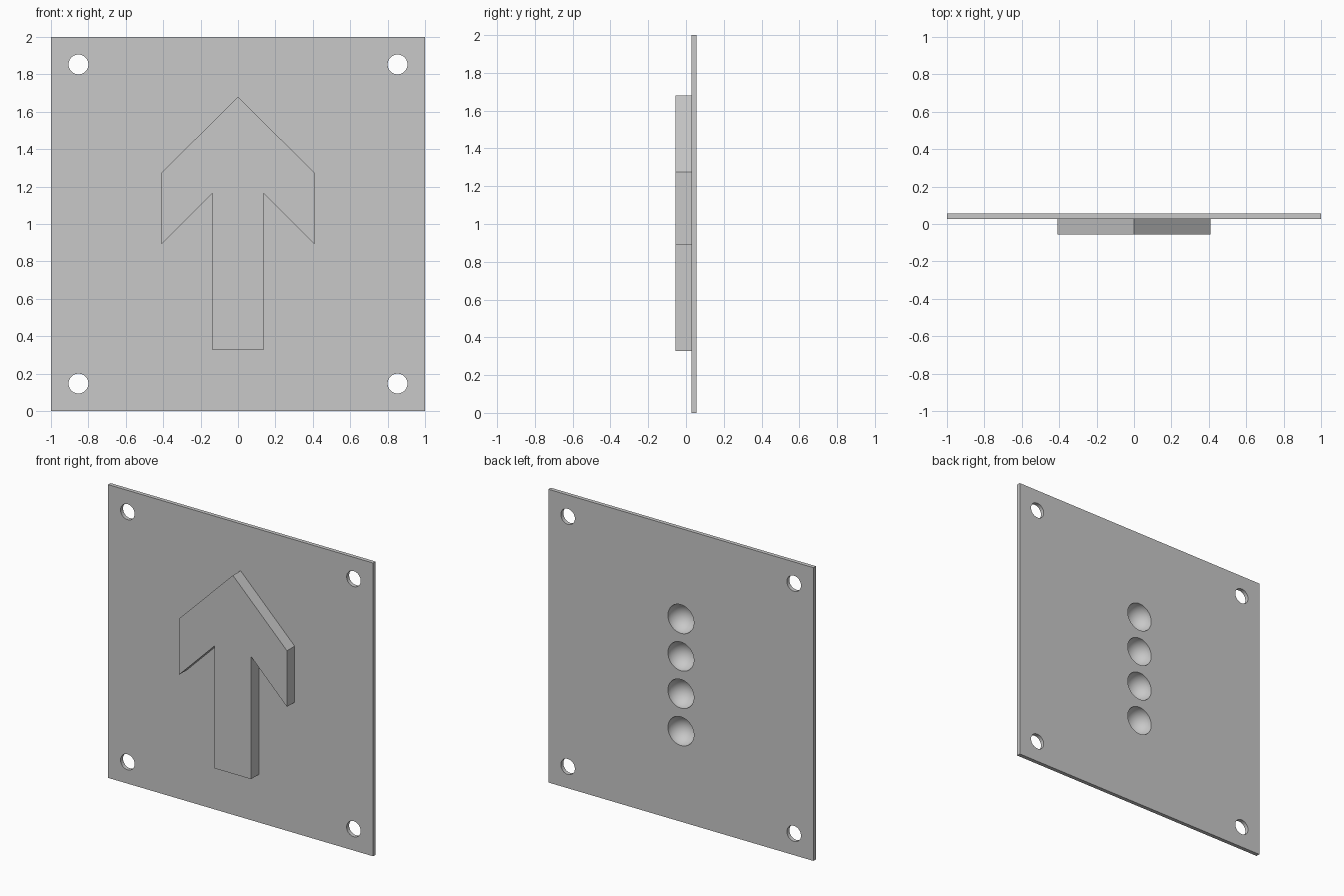
import bpy, bmesh, math
from mathutils import Matrix

default = bpy.data.objects.get("Cube")
if default:
    bpy.data.objects.remove(default, do_unlink=True)

FRONT, MID, BACK = -0.055, 0.028, 0.055   # depth of arrow face, plate face, plate back

grey = bpy.data.materials.new("plain_grey")
grey.use_nodes = True
colour = (0.58, 0.58, 0.58, 1)
grey.diffuse_color = colour
grey.node_tree.nodes["Principled BSDF"].inputs["Base Color"].default_value = colour


def add_object(name, bm):
    bmesh.ops.recalc_face_normals(bm, faces=bm.faces)
    mesh = bpy.data.meshes.new(name)
    bm.to_mesh(mesh)
    bm.free()
    mesh.materials.append(grey)
    obj = bpy.data.objects.new(name, mesh)
    bpy.context.collection.objects.link(obj)
    return obj


def slab(name, outline, y0, y1):
    """Extrude an x-z outline from y0 to y1."""
    bm = bmesh.new()
    face = bm.faces.new([bm.verts.new((x, y0, z)) for x, z in outline])
    made = bmesh.ops.extrude_face_region(bm, geom=[face])["geom"]
    verts = [g for g in made if isinstance(g, bmesh.types.BMVert)]
    bmesh.ops.translate(bm, verts=verts, vec=(0, y1 - y0, 0))
    return add_object(name, bm)


def carve(obj, cutters):
    """Subtract the cutters and smooth the round walls."""
    bpy.ops.object.select_all(action="DESELECT")
    bpy.context.view_layer.objects.active = obj
    obj.select_set(True)
    for cutter in cutters:
        mod = obj.modifiers.new("cut", "BOOLEAN")
        mod.operation, mod.solver, mod.object = "DIFFERENCE", "EXACT", cutter
        bpy.ops.object.modifier_apply(modifier=mod.name)
    bpy.ops.object.shade_smooth_by_angle(angle=math.radians(30))


# Square plate
plate = slab("back_plate", [(-1, 0), (1, 0), (1, 2), (-1, 2)], MID, BACK)

# Raised arrow, right half mirrored to the left
half = [(0.137, 0.327), (0.137, 1.163), (0.408, 0.892), (0.408, 1.275)]
arrow = slab("arrow", half + [(0, 1.68)] + [(-x, z) for x, z in reversed(half)],
             FRONT, MID)

# Corner screw holes
turn = Matrix.Rotation(math.pi / 2, 4, "X")
bm = bmesh.new()
for x in (-0.853, 0.853):
    for z in (0.147, 1.853):
        bmesh.ops.create_cone(bm, cap_ends=True, segments=48, radius1=0.053,
                              radius2=0.053, depth=0.3,
                              matrix=Matrix.Translation((x, 0, z)) @ turn)
hole_cutter = add_object("hole_cutter", bm)

# Column of four round sockets in the back
bm = bmesh.new()
for i in range(4):
    centre = Matrix.Translation((0, BACK + 0.002, 1 + (i - 1.5) * 0.255))
    bmesh.ops.create_uvsphere(bm, u_segments=48, v_segments=32, radius=0.098,
                              matrix=centre @ turn)
socket_cutter = add_object("socket_cutter", bm)
for face in socket_cutter.data.polygons:
    face.use_smooth = True

carve(plate, [hole_cutter, socket_cutter])
carve(arrow, [socket_cutter])
for cutter in (hole_cutter, socket_cutter):
    bpy.data.objects.remove(cutter, do_unlink=True)
